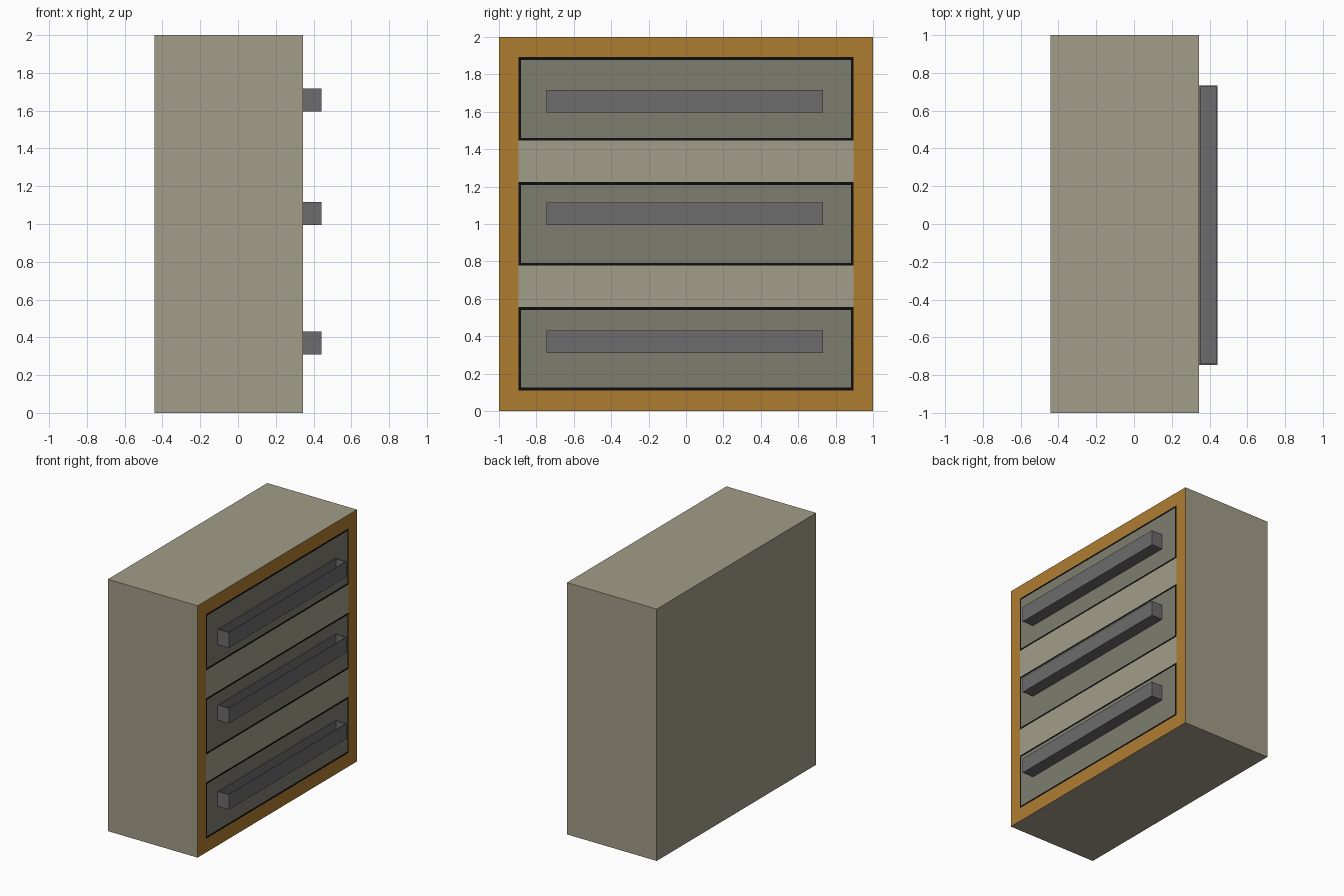
import bpy, bmesh

if "Cube" in bpy.data.objects:
    bpy.data.objects.remove(bpy.data.objects["Cube"])

X0, XF, X1 = -0.443, 0.345, 0.443   # back, drawer front plane, handle front


def material(name, rgb):
    m = bpy.data.materials.new(name)
    m.diffuse_color = (*rgb, 1)
    m.use_nodes = True
    m.node_tree.nodes["Principled BSDF"].inputs["Base Color"].default_value = m.diffuse_color
    return m


BODY = material("body_paint", (0.36, 0.34, 0.25))
TRIM = material("orange_trim", (0.43, 0.205, 0.031))
PANEL = material("drawer_paint", (0.21, 0.205, 0.16))
BLACK = material("black_gap", (0.004, 0.004, 0.004))
METAL = material("handle_metal", (0.15, 0.15, 0.15))


def finish(name, bm, mat):
    me = bpy.data.meshes.new(name)
    bm.to_mesh(me)
    bm.free()
    me.materials.append(mat)
    ob = bpy.data.objects.new(name, me)
    bpy.context.collection.objects.link(ob)
    return ob


def box(x0, x1, y0, y1, z0, z1):
    bm = bmesh.new()
    bmesh.ops.create_cube(bm, size=1)
    for v in bm.verts:
        v.co = (x1 if v.co.x > 0 else x0, y1 if v.co.y > 0 else y0, z1 if v.co.z > 0 else z0)
    bm.normal_update()
    return bm


def rect(bm, y0, y1, z0, z1):
    return [bm.verts.new((XF, y, z)) for y, z in ((y0, z0), (y1, z0), (y1, z1), (y0, z1))]


def plate(name, mat, outer, inner=None):
    """Flat front piece facing +x; a border ring when inner is given."""
    bm = bmesh.new()
    o = rect(bm, *outer)
    if inner:
        i = rect(bm, *inner)
        for k in range(4):
            n = (k + 1) % 4
            bm.faces.new((o[k], o[n], i[n], i[k]))
    else:
        bm.faces.new(o)
    return finish(name, bm, mat)


# Cabinet shell, open at the drawer side
shell = box(X0, XF, -1, 1, 0, 2)
front = [f for f in shell.faces if f.normal.x > 0.5]
bmesh.ops.delete(shell, geom=front, context='FACES_ONLY')
finish("cabinet_shell", shell, BODY)

# Orange border around the drawers
W = 0.896
drawers = [(0.11, 0.556), (0.777, 1.224), (1.446, 1.892)]
plate("front_trim", TRIM, (-1, 1, 0, 2), (-W, W, drawers[0][0], drawers[-1][1]))

# Rails between the drawers
for low, high in zip(drawers, drawers[1:]):
    plate("drawer_rail", BODY, (-W, W, low[1], high[0]))

# Drawer fronts, black gaps and hollow pulls open at the top
G = 0.015
T = 0.011
for (z0, z1), (h0, h1) in zip(drawers, [(0.31, 0.43), (0.995, 1.116), (1.595, 1.717)]):
    inner = (-W + G, W - G, z0 + G, z1 - G)
    plate("drawer_gap", BLACK, (-W, W, z0, z1), inner)
    plate("drawer_front", PANEL, inner)

    pull = box(XF, X1, -0.747, 0.733, h0, h1)
    top = [f for f in pull.faces if f.normal.z > 0.5]
    bmesh.ops.inset_region(pull, faces=top, thickness=T)
    floor = bmesh.ops.extrude_face_region(pull, geom=top)["geom"]
    bmesh.ops.delete(pull, geom=top, context='FACES_ONLY')
    for v in floor:
        if isinstance(v, bmesh.types.BMVert):
            v.co.z = h0 + T
    bmesh.ops.recalc_face_normals(pull, faces=pull.faces[:])
    finish("drawer_handle", pull, METAL)
